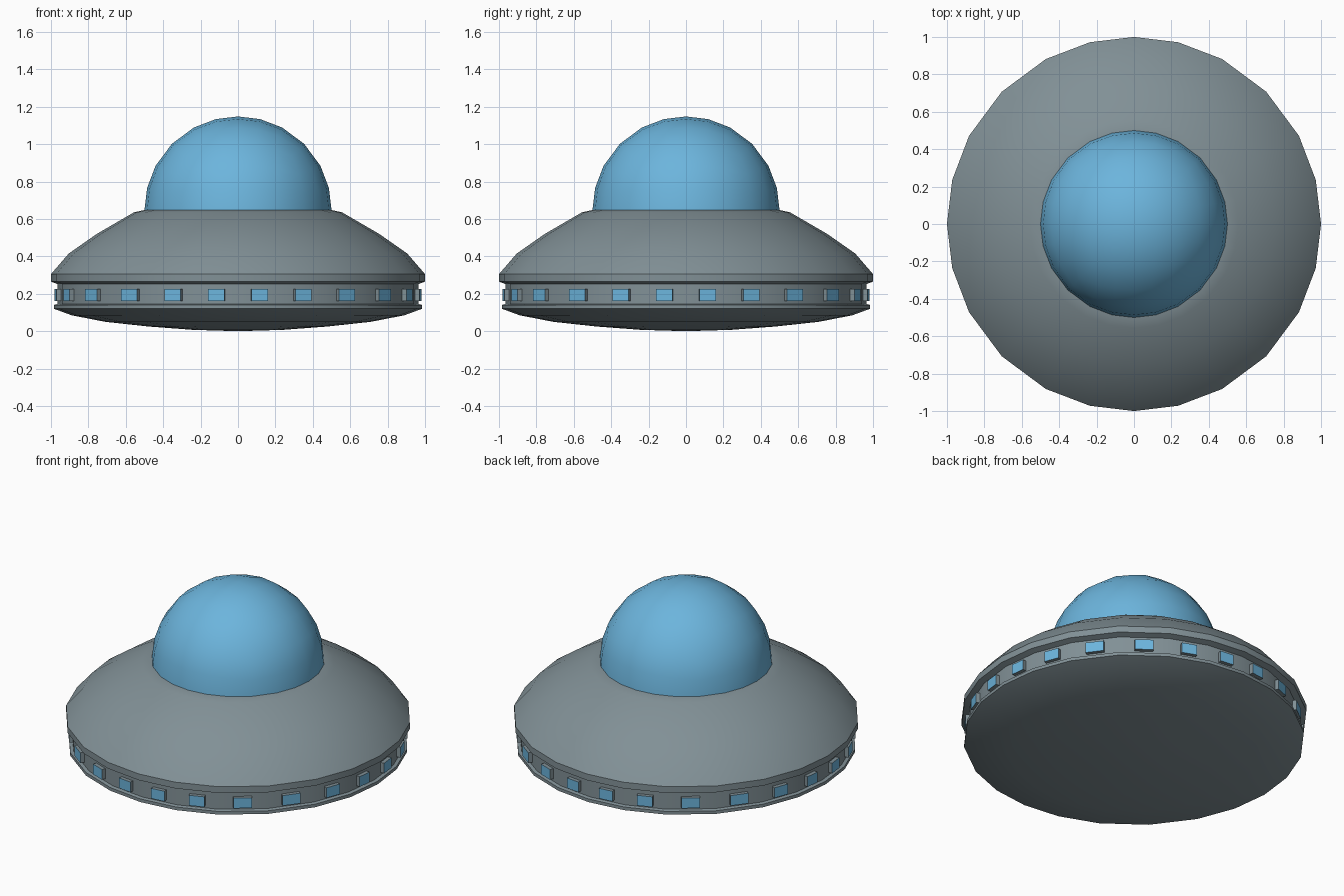
import bpy, bmesh, math
from mathutils import Vector, Matrix

if "Cube" in bpy.data.objects:
    bpy.data.objects.remove(bpy.data.objects["Cube"])


def material(name, rgb):
    m = bpy.data.materials.new(name)
    m.diffuse_color = (*rgb, 1)
    m.use_nodes = True
    m.node_tree.nodes["Principled BSDF"].inputs["Base Color"].default_value = m.diffuse_color
    return m


GREY = material("hull grey", (0.22, 0.28, 0.305))
BLUE = material("glass blue", (0.15, 0.46, 0.72))

# 24 ring angles, spaced like the equator of a cube-based sphere
ANGLES = [q * math.pi / 2 + math.asin(math.sqrt(0.5) * k / 3)
          for q in range(4) for k in range(-3, 3)]


def finish(bm, name, mats, smooth=True):
    bmesh.ops.recalc_face_normals(bm, faces=bm.faces)
    me = bpy.data.meshes.new(name)
    bm.to_mesh(me)
    bm.free()
    ob = bpy.data.objects.new(name, me)
    bpy.context.collection.objects.link(ob)
    for m in mats:
        me.materials.append(m)
    if smooth:
        bpy.ops.object.select_all(action='DESELECT')
        ob.select_set(True)
        bpy.context.view_layer.objects.active = ob
        bpy.ops.object.shade_smooth_by_angle(angle=math.radians(30))
    return ob


def lathe(name, profile, mat):
    bm = bmesh.new()
    rings = []
    for r, z in profile:
        if r == 0:
            rings.append([bm.verts.new((0, 0, z))] * len(ANGLES))
        else:
            rings.append([bm.verts.new((r * math.cos(a), r * math.sin(a), z)) for a in ANGLES])
    n = len(ANGLES)
    for a, b in zip(rings, rings[1:]):
        for i in range(n):
            j = (i + 1) % n
            bm.faces.new(list(dict.fromkeys((a[i], a[j], b[j], b[i]))))
    return finish(bm, name, [mat])


# saucer body: belly, lower lip, recessed band, upper rim and sloping deck
lathe("saucer_hull", [
    (0, 0), (0.24, 0.007), (0.48, 0.025), (0.71, 0.05), (0.89, 0.085),
    (0.985, 0.12), (0.985, 0.14), (0.965, 0.145), (0.965, 0.252),
    (1.0, 0.265), (1.0, 0.305), (0.905, 0.415), (0.755, 0.52),
    (0.557, 0.635), (0.49, 0.65), (0, 0.65)], GREY)

# glass dome: upper half of a cube mapped onto a sphere
bm = bmesh.new()
bmesh.ops.create_cube(bm, size=2)
bmesh.ops.subdivide_edges(bm, edges=bm.edges[:], cuts=5, use_grid_fill=True)
bmesh.ops.delete(bm, geom=[v for v in bm.verts if v.co.z < -0.01], context='VERTS')
for v in bm.verts:
    x, y, z = v.co
    X, Y, Z = x * x, y * y, z * z
    v.co = Vector((x * math.sqrt(1 - Y / 2 - Z / 2 + Y * Z / 3),
                   y * math.sqrt(1 - Z / 2 - X / 2 + Z * X / 3),
                   z * math.sqrt(1 - X / 2 - Y / 2 + X * Y / 3))) * 0.5
    v.co.z += 0.648
finish(bm, "glass_dome", [BLUE])

# portholes: one raised grey box with a blue front on each band side
bm = bmesh.new()
BAND = 0.965
for i, a in enumerate(ANGLES):
    step = (ANGLES[(i + 1) % len(ANGLES)] - a) % (2 * math.pi)
    mid = a + step / 2
    apothem = BAND * math.cos(step / 2)
    width = 0.38 * 2 * BAND * math.sin(step / 2)
    out = Vector((math.cos(mid), math.sin(mid), 0))
    mat = (Matrix.Translation(out * (apothem + 0.008) + Vector((0, 0, 0.193)))
           @ Matrix.Rotation(mid, 4, 'Z')
           @ Matrix.Diagonal((0.032, width, 0.065, 1)))
    verts = bmesh.ops.create_cube(bm, size=1, matrix=mat)["verts"]
    for f in {f for v in verts for f in v.link_faces}:
        f.normal_update()
        f.material_index = 1 if f.normal.dot(out) > 0.9 else 0
finish(bm, "portholes", [GREY, BLUE], smooth=False)
